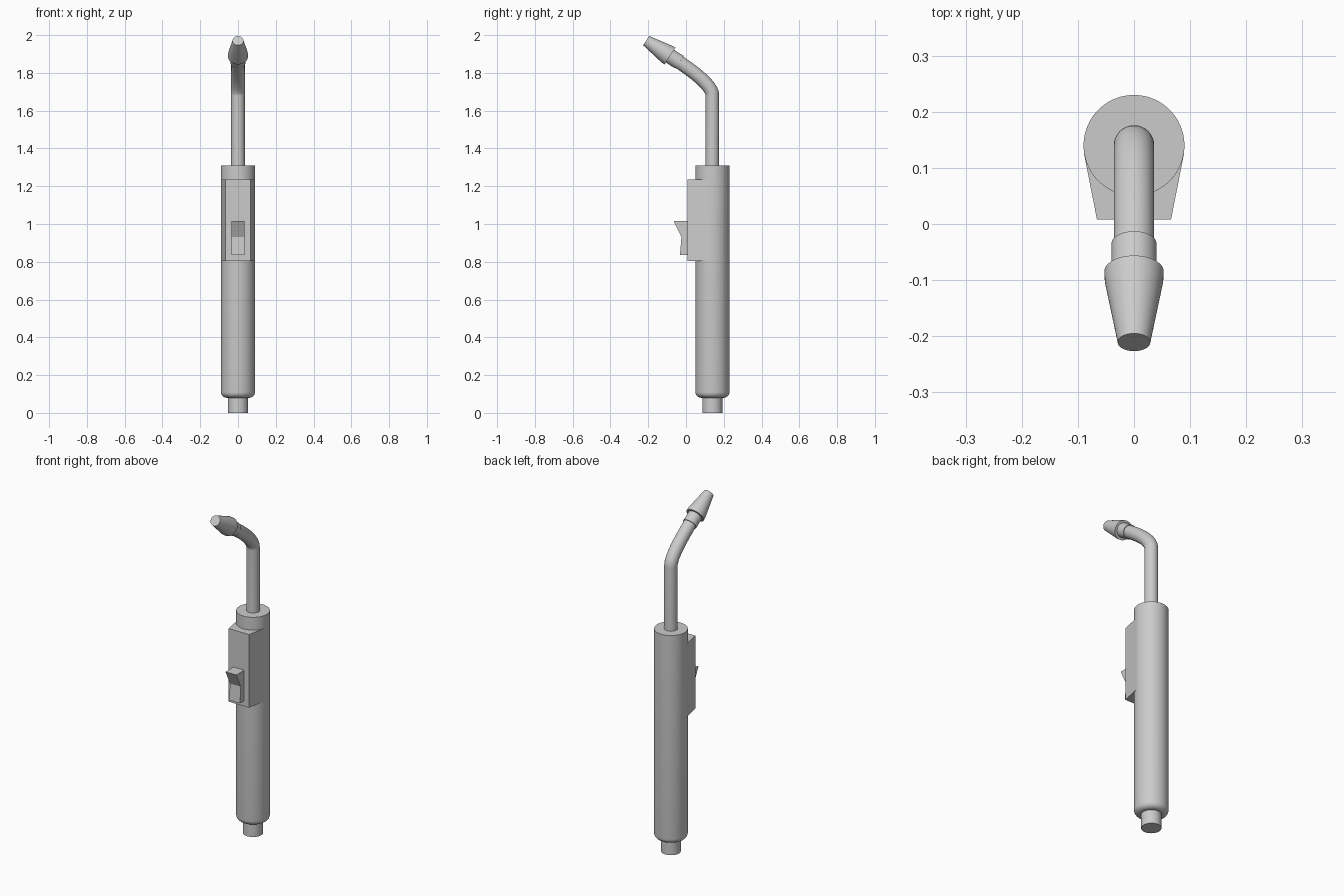
import bpy
import bmesh
from math import sin, cos, pi, radians, atan2
from mathutils import Vector

cube = bpy.data.objects.get("Cube")
if cube:
    bpy.data.objects.remove(cube)

grey = bpy.data.materials.new("light_grey")
grey.use_nodes = True
colour = (0.6, 0.6, 0.6, 1)
grey.diffuse_color = colour
grey.node_tree.nodes["Principled BSDF"].inputs["Base Color"].default_value = colour

AXIS_Y = 0.14          # centre line of handle and neck
TILT = radians(57)     # lean of the nozzle towards the front
SIDES = 48


def finish(name, bm, smooth=True):
    bmesh.ops.recalc_face_normals(bm, faces=bm.faces[:])
    mesh = bpy.data.meshes.new(name)
    bm.to_mesh(mesh)
    bm.free()
    mesh.materials.append(grey)
    obj = bpy.data.objects.new(name, mesh)
    bpy.context.collection.objects.link(obj)
    if smooth:
        bpy.ops.object.select_all(action='DESELECT')
        obj.select_set(True)
        bpy.context.view_layer.objects.active = obj
        bpy.ops.object.shade_smooth_by_angle(angle=radians(35))
    return obj


def loft(name, rings):
    """Skin circular rings given as (y, z, tilt, radius)."""
    bm = bmesh.new()
    loops = []
    for y, z, tilt, r in rings:
        centre = Vector((0, y, z))
        across = Vector((0, cos(tilt), sin(tilt)))
        loops.append([bm.verts.new(centre + Vector((r * cos(t), 0, 0)) + across * r * sin(t))
                      for t in (2 * pi * i / SIDES for i in range(SIDES))])
    for a, b in zip(loops, loops[1:]):
        for i in range(SIDES):
            j = (i + 1) % SIDES
            bm.faces.new((a[i], a[j], b[j], b[i]))
    bm.faces.new(loops[0])
    bm.faces.new(loops[-1])
    return finish(name, bm)


def prism(name, outline, offset):
    """Extrude a flat outline by an offset vector."""
    bm = bmesh.new()
    face = bm.faces.new([bm.verts.new(p) for p in outline])
    moved = bmesh.ops.extrude_face_region(bm, geom=[face])["geom"]
    verts = [v for v in moved if isinstance(v, bmesh.types.BMVert)]
    bmesh.ops.translate(bm, verts=verts, vec=offset)
    return finish(name, bm, smooth=False)


# Handle with a rounded lower edge
fillet = 0.03
handle = []
for i in range(7):
    t = pi / 2 * i / 6
    handle.append((AXIS_Y, 0.08 + fillet * (1 - cos(t)), 0, 0.09 - fillet * (1 - sin(t))))
handle.append((AXIS_Y, 1.31, 0, 0.09))
loft("handle", handle)

# Hose connector below the handle
loft("hose_connector", [(AXIS_Y, 0, 0, 0.053), (AXIS_Y, 0.09, 0, 0.053)])

# Bent neck: straight tube, then a curve leaning forward
start, corner, end = Vector((AXIS_Y, 1.68)), Vector((AXIS_Y, 1.74)), Vector((-0.035, 1.856))
neck = [(AXIS_Y, 1.3, 0, 0.036)]
for i in range(17):
    t = i / 16
    p = start * (1 - t) ** 2 + corner * 2 * t * (1 - t) + end * t * t
    d = (corner - start) * (1 - t) + (end - corner) * t
    neck.append((p.x, p.y, atan2(-d.x, d.y), 0.036))
loft("neck", neck)


# Collar and tapered nozzle along the leaning axis
def on_axis(distance, radius):
    return (-0.085 - distance * sin(TILT), 1.889 + distance * cos(TILT), TILT, radius)


loft("nozzle_collar", [on_axis(-0.06, 0.04), on_axis(0.02, 0.04)])
loft("nozzle", [on_axis(0, 0.053), on_axis(0.02, 0.052), on_axis(0.15, 0.029)])

# Switch housing, tapering towards the front
prism("switch_housing",
      [(-0.066, 0.008, 0.805), (0.066, 0.008, 0.805), (0.089, AXIS_Y - 0.015, 0.805),
       (-0.089, AXIS_Y - 0.015, 0.805)], (0, 0, 0.43))

# Rocker trigger
trigger = [(0.015, 1.017), (-0.066, 1.017), (-0.024, 0.932), (-0.032, 0.837), (0.015, 0.837)]
prism("trigger", [(-0.035, y, z) for y, z in trigger], (0.07, 0, 0))
